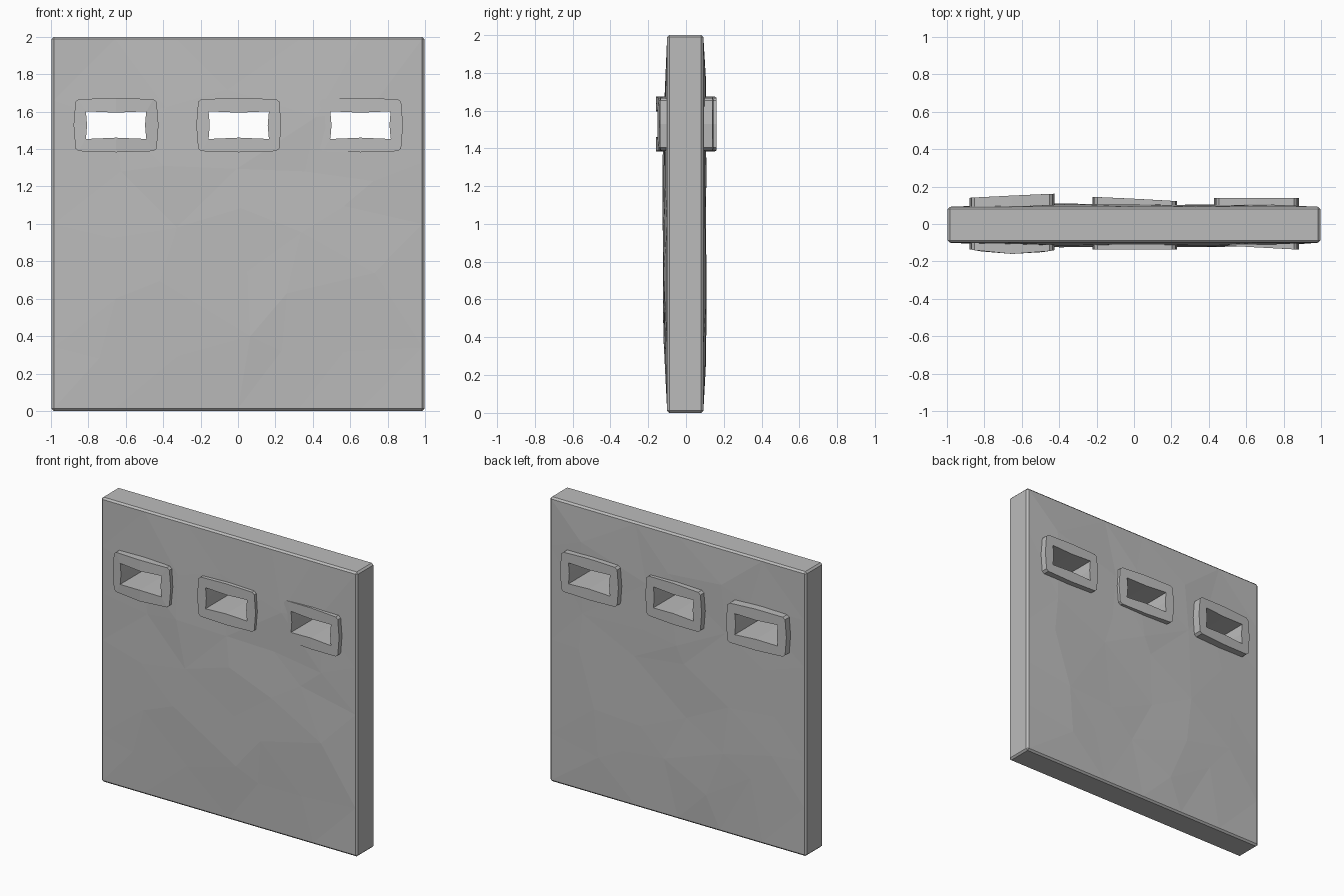
import bpy, bmesh, random
from mathutils import Vector

random.seed(4)
if "Cube" in bpy.data.objects:
    bpy.data.objects.remove(bpy.data.objects["Cube"], do_unlink=True)

GREY = (0.5, 0.5, 0.5, 1)
stone = bpy.data.materials.new("stone_grey")
stone.use_nodes = True
stone.diffuse_color = GREY
stone.node_tree.nodes["Principled BSDF"].inputs["Base Color"].default_value = GREY

HOLE_Z = 1.528


def finish(name, bm):
    bmesh.ops.recalc_face_normals(bm, faces=bm.faces)
    mesh = bpy.data.meshes.new(name)
    bm.to_mesh(mesh)
    bm.free()
    mesh.materials.append(stone)
    obj = bpy.data.objects.new(name, mesh)
    bpy.context.collection.objects.link(obj)
    return obj


def mirror_quadrant(points):
    """Closed outline from one quadrant, running from +x axis to +z axis."""
    loop = list(points)
    loop += [(-x, z) for x, z in reversed(points[:-1])]
    loop += [(x, -z) for x, z in reversed(loop[1:-1])]
    return loop


# Slab with narrow bevels and faceted, slightly swollen faces
bm = bmesh.new()
bmesh.ops.create_cube(bm, size=1)
for v in bm.verts:
    v.co = Vector((v.co.x * 1.994, v.co.y * 0.192 - 0.004, v.co.z * 2 + 1))
bmesh.ops.bevel(bm, geom=bm.edges[:], offset=0.012, segments=1, affect='EDGES')
for side in (-1, 1):
    bm.normal_update()
    face = max(bm.faces, key=lambda f: f.normal.y * side * f.calc_area())
    bmesh.ops.subdivide_edges(bm, edges=face.edges[:], cuts=5, use_grid_fill=True)
    for v in bm.verts:
        u, w = v.co.x, v.co.z - 1
        if v.co.y * side > 0.08 and max(abs(u), abs(w)) < 0.9:
            swell = (1 - u ** 4) * (1 - w ** 4)
            depth = 0.022 if side < 0 else 0.016
            v.co.y += side * depth * swell * random.uniform(0.45, 1.15)
            v.co.x += random.uniform(-0.11, 0.11)
            v.co.z += random.uniform(-0.11, 0.11)
bmesh.ops.triangulate(bm, faces=[f for f in bm.faces if abs(f.normal.y) > 0.5])
slab = finish("slab", bm)

# Outlines of the window frames and openings
outer = mirror_quadrant([(0.227, 0), (0.217, 0.125), (0.2, 0.139), (0, 0.145)])
inner = mirror_quadrant([(0.155, 0), (0.16, 0.06), (0.162, 0.074), (0, 0.067)])


def bend(values, t):
    """Depth across a frame from its left, middle and right values."""
    a, b, c = values
    return b + (c - a) / 2 * t + ((a + c) / 2 - b) * t * t


def window(name, cx, front, back):
    # Frame ring running right through the slab, lining the opening
    bm = bmesh.new()
    rings = []
    for outline, depths in ((outer, front), (outer, back), (inner, back), (inner, front)):
        rings.append([bm.verts.new((cx + x, bend(depths, x / 0.227), HOLE_Z + z))
                      for x, z in outline])
    n = len(outer)
    for k in range(4):
        a, b = rings[k], rings[(k + 1) % 4]
        for i in range(n):
            j = (i + 1) % n
            bm.faces.new((a[i], a[j], b[j], b[i]))
    finish(name + "_window_frame", bm)

    # Opening cut through the slab, hidden inside the frame
    bm = bmesh.new()
    bmesh.ops.create_cube(bm, size=1)
    for v in bm.verts:
        v.co = Vector((v.co.x * 0.36 + cx, v.co.y, v.co.z * 0.19 + HOLE_Z))
    cutter = finish(name + "_window_cutter", bm)
    cut = slab.modifiers.new(name + "_opening", 'BOOLEAN')
    cut.operation = 'DIFFERENCE'
    cut.solver = 'EXACT'
    cut.object = cutter
    return cutter


cutters = [
    window("right", -0.652, (-0.135, -0.16, -0.14), (0.14, 0.152, 0.162)),
    window("middle", 0.004, (-0.135, -0.137, -0.135), (0.145, 0.135, 0.122)),
    window("left", 0.655, (-0.112, -0.125, -0.137), (0.14, 0.14, 0.14)),
]

# Apply the cuts and remove the cutters
bpy.context.view_layer.objects.active = slab
slab.select_set(True)
for m in list(slab.modifiers):
    bpy.ops.object.modifier_apply(modifier=m.name)
for c in cutters:
    bpy.data.objects.remove(c, do_unlink=True)
